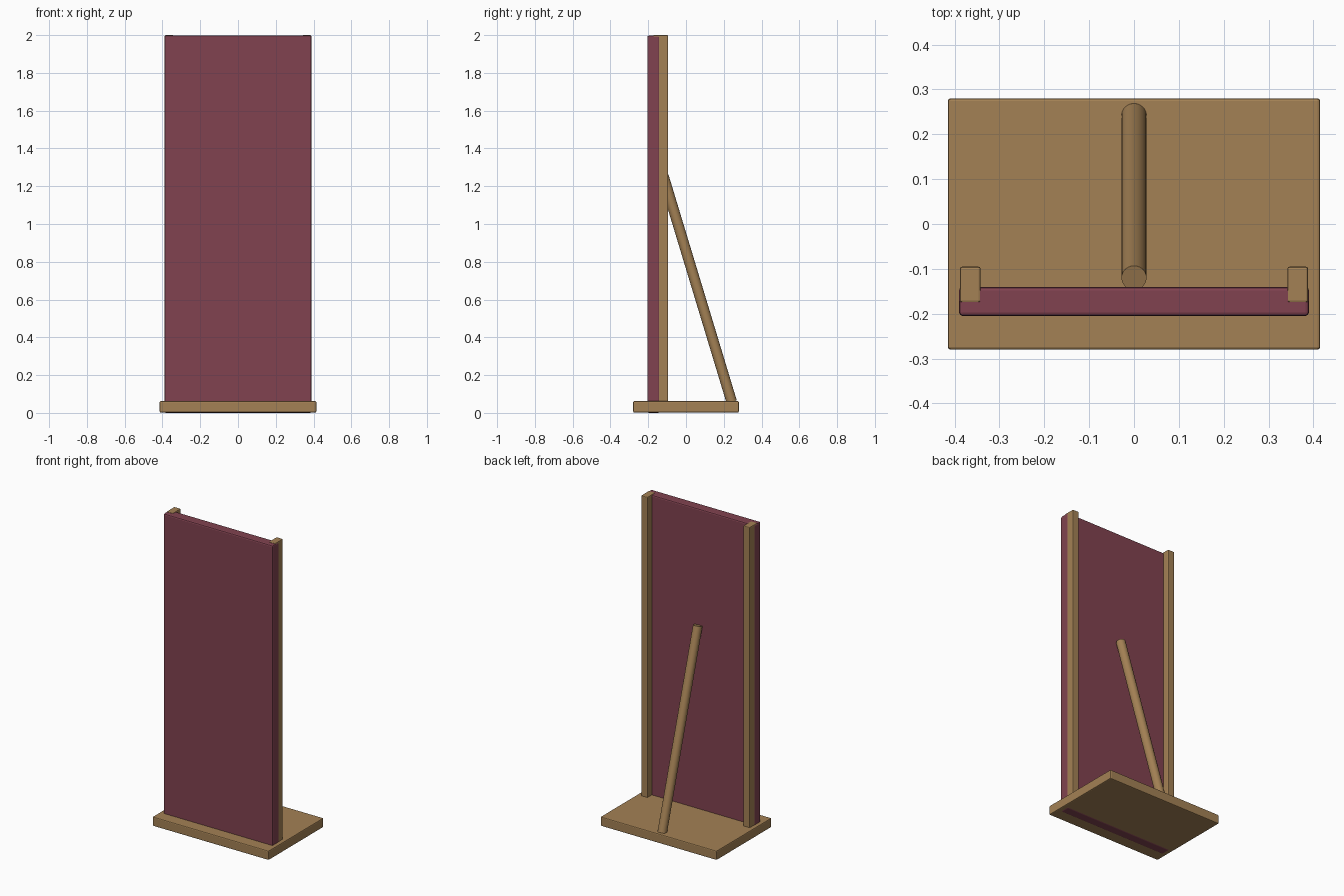
import bpy
from mathutils import Vector

if "Cube" in bpy.data.objects:
    bpy.data.objects.remove(bpy.data.objects["Cube"])


def material(name, color):
    m = bpy.data.materials.new(name)
    m.diffuse_color = (*color, 1)
    m.use_nodes = True
    m.node_tree.nodes["Principled BSDF"].inputs["Base Color"].default_value = m.diffuse_color
    return m


wood = material("wood", (0.37, 0.22, 0.09))
fabric = material("burgundy", (0.22, 0.055, 0.08))


def box(name, lo, hi, mat, bevel):
    lo, hi = Vector(lo), Vector(hi)
    bpy.ops.mesh.primitive_cube_add(size=1, location=(lo + hi) / 2)
    o = bpy.context.object
    o.name = name
    o.scale = hi - lo
    bpy.ops.object.transform_apply(location=False, rotation=False, scale=True)
    mod = o.modifiers.new("bevel", 'BEVEL')
    mod.width = bevel
    mod.segments = 2
    o.data.materials.append(mat)
    return o


# Base board and upright panel
box("base_board", (-0.415, -0.28, 0.002), (0.415, 0.28, 0.062), wood, 0.006)
box("panel", (-0.39, -0.205, 0), (0.39, -0.14, 1.997), fabric, 0.008)

# Rear posts, one each side
for side, x in (("left", -0.365), ("right", 0.365)):
    box(side + "_post", (x - 0.023, -0.175, 0.03), (x + 0.023, -0.095, 2.0), wood, 0.005)

# Slanted round brace from base to panel back
foot, head = Vector((0, 0.242, 0.058)), Vector((0, -0.12, 1.255))
axis = head - foot
bpy.ops.mesh.primitive_cylinder_add(
    vertices=24, radius=0.028, depth=axis.length, location=(foot + head) / 2,
    rotation=axis.to_track_quat('Z', 'Y').to_euler())
brace = bpy.context.object
brace.name = "rear_brace"
brace.data.materials.append(wood)
bpy.ops.object.shade_smooth_by_angle()
